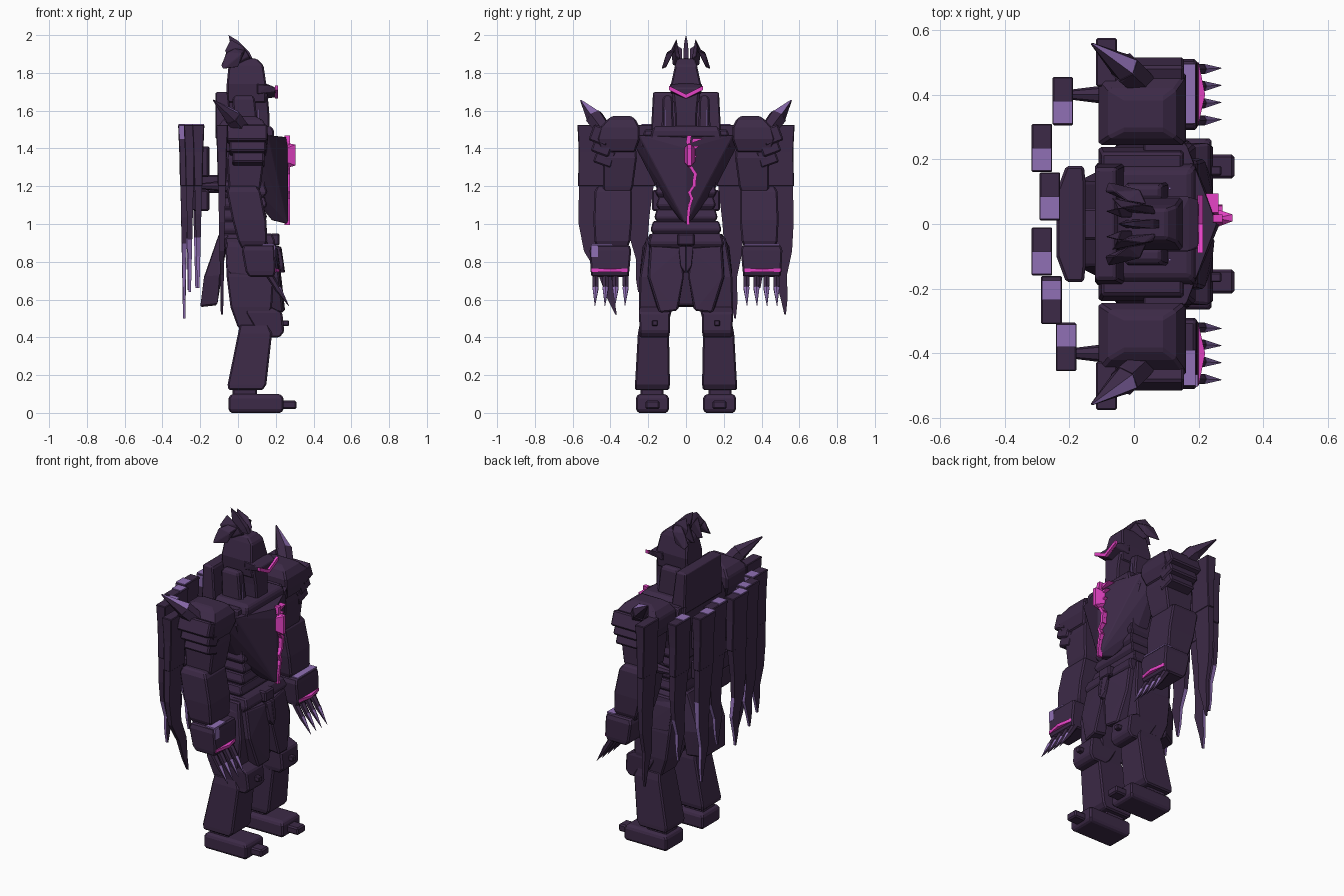
import bpy, bmesh, random
from mathutils import Vector, Matrix

if "Cube" in bpy.data.objects:
    bpy.data.objects.remove(bpy.data.objects["Cube"], do_unlink=True)
random.seed(4)


def material(name, rgb):
    mat = bpy.data.materials.new(name)
    mat.use_nodes = True
    mat.diffuse_color = (*rgb, 1)
    mat.node_tree.nodes["Principled BSDF"].inputs["Base Color"].default_value = (*rgb, 1)
    return mat


PALETTE = [material("dark plum", (.046, .023, .063)),
           material("lilac", (.28, .16, .46)),
           material("hot pink", (.78, .055, .56))]
DARK, LILAC, PINK = range(3)


def finish(name, bm, color=DARK, bevel=.008, mirror=True, rule=None):
    """Turn a bmesh into an object, with paint, bevelled edges and a mirrored twin."""
    bmesh.ops.recalc_face_normals(bm, faces=bm.faces)
    mesh = bpy.data.meshes.new(name)
    for mat in PALETTE:
        mesh.materials.append(mat)
    for face in bm.faces:
        face.material_index = rule(face.calc_center_median(), face.normal) if rule else color
    bm.to_mesh(mesh)
    bm.free()
    obj = bpy.data.objects.new(name, mesh)
    bpy.context.collection.objects.link(obj)
    if bevel:
        mod = obj.modifiers.new("Bevel", 'BEVEL')
        mod.width, mod.segments, mod.limit_method = bevel, 1, 'ANGLE'
    if mirror:
        obj.modifiers.new("Mirror", 'MIRROR').use_axis = (False, True, False)
    return obj


def loft(name, sections, **opts):
    """Stack rectangles given as (z, back, front, y_min, y_max)."""
    bm = bmesh.new()
    rings = [[bm.verts.new(p) for p in ((a, c, z), (b, c, z), (b, d, z), (a, d, z))]
             for z, a, b, c, d in sections]
    for low, high in zip(rings, rings[1:]):
        for i in range(4):
            j = (i + 1) % 4
            bm.faces.new((low[i], low[j], high[j], high[i]))
    bm.faces.new(rings[0])
    bm.faces.new(rings[-1])
    return finish(name, bm, **opts)


def central(name, sections, **opts):
    """Loft that is symmetric about the middle: (z, back, front, half_width)."""
    return loft(name, [(z, a, b, -w, w) for z, a, b, w in sections], mirror=False, **opts)


def box(name, x, y, z, tilt=0, **opts):
    """Box from three ranges, optionally tilted about the x axis."""
    bm = bmesh.new()
    mid = Vector([sum(r) / 2 for r in (x, y, z)])
    size = [r[1] - r[0] for r in (x, y, z)]
    bmesh.ops.create_cube(bm, size=1, matrix=Matrix.Translation(mid)
                          @ Matrix.Rotation(tilt, 4, 'X') @ Matrix.Diagonal((*size, 1)))
    return finish(name, bm, **opts)


def patch(name, x, y, z, **opts):
    """Thin painted plate."""
    return box(name, x, y, z, color=LILAC, bevel=0, **opts)


def hull(name, points, both=False, **opts):
    """Convex solid round the points; both adds their reflections."""
    bm = bmesh.new()
    for x, y, z in points:
        bm.verts.new((x, y, z))
        if both and y:
            bm.verts.new((x, -y, z))
    bmesh.ops.convex_hull(bm, input=bm.verts)
    bmesh.ops.dissolve_limit(bm, angle_limit=.02, verts=bm.verts, edges=bm.edges)
    return finish(name, bm, mirror=opts.pop("mirror", not both), **opts)


def plate(name, outline, back, front, **opts):
    """Extrude an outline in the y-z plane along x."""
    bm = bmesh.new()
    face = bm.faces.new([bm.verts.new((back, y, z)) for y, z in outline])
    new = bmesh.ops.extrude_face_region(bm, geom=[face])["geom"]
    bmesh.ops.translate(bm, vec=(front - back, 0, 0),
                        verts=[v for v in new if isinstance(v, bmesh.types.BMVert)])
    return finish(name, bm, color=PINK, bevel=0, **opts)


def spike(name, base, tip, radius, end=.002, sides=6, **opts):
    bm = bmesh.new()
    a, b = Vector(base), Vector(tip)
    turn = (b - a).to_track_quat('Z', 'Y').to_matrix().to_4x4()
    bmesh.ops.create_cone(bm, cap_ends=True, segments=sides, radius1=radius, radius2=end,
                          depth=(b - a).length, matrix=Matrix.Translation((a + b) / 2) @ turn)
    return finish(name, bm, bevel=0, **opts)


# Feet and legs
loft("foot", [(0, -.04, .23, .1, .255), (.02, -.05, .24, .09, .265),
              (.085, -.05, .24, .09, .265), (.1, -.03, .22, .11, .25)])
box("toe", (.2, .31), (.14, .215), (.02, .065))
box("ankle", (-.03, .1), (.12, .24), (.08, .15))
loft("shin", [(.12, -.05, .13, .09, .27), (.15, -.055, .15, .085, .27),
              (.42, 0, .18, .09, .255), (.47, .01, .16, .1, .245)])
loft("knee", [(.4, .13, .22, .09, .245), (.43, .1, .245, .085, .245),
              (.53, .04, .235, .085, .25), (.56, .04, .18, .09, .245)])
box("knee_stud", (.22, .27), (.15, .18), (.46, .49), bevel=.004)
loft("thigh", [(.45, 0, .14, .1, .24), (.56, -.04, .18, .07, .25),
               (.72, -.06, .19, .05, .245), (.93, -.07, .15, .03, .21)])

# Hip armour
hull("thigh_guard", [(.15, .01, .88), (.21, .02, .87), (.19, .19, .88), (.1, .2, .87),
                     (.23, .01, .72), (.22, .2, .72), (.12, .21, .72),
                     (.25, .045, .54), (.24, .14, .53), (.16, .15, .54), (.17, .04, .55)])
hull("loin_guard", [(.17, 0, .89), (.23, 0, .88), (.22, .04, .88), (.24, .03, .78),
                    (.25, 0, .74), (.19, .02, .74)], bevel=.004)
hull("hip_guard", [(-.06, .19, .95), (.14, .18, .95), (-.065, .23, .88), (.15, .22, .87),
                   (-.05, .245, .74), (.13, .245, .72), (.03, .2, .66)])
central("belt", [(.86, -.08, .17, .19), (.9, -.09, .2, .2), (.95, -.08, .18, .185)])
box("buckle", (.17, .22), (-.045, .045), (.885, .95), mirror=False)
hull("tail_plate", [(-.05, .14, .95), (-.1, .13, .95), (-.1, .17, .72), (-.18, .13, .72),
                    (-.11, .15, .57), (-.2, .1, .56)], both=True)

# Waist bands and torso
for i in range(4):
    z, w = .94 + i * .065, (.18, .16, .15, .155)[i]
    central("waist_band", [(z, -.08, .13, w - .01), (z + .03, -.09, .155, w + .008),
                           (z + .075, -.08, .14, w - .006)], bevel=.006)
central("torso", [(1.15, -.1, .14, .14), (1.25, -.1, .15, .165), (1.42, -.11, .16, .24),
                  (1.5, -.1, .15, .22)])
hull("chest_plate", [(.255, 0, 1.46), (.16, .25, 1.47), (.08, .29, 1.45), (.03, .26, 1.47),
                     (.03, .16, 1.2), (.1, .15, 1.18), (.16, .13, 1.19), (.18, .03, 1.02),
                     (.265, 0, 1), (.265, 0, 1.4)], both=True, bevel=.004)
central("collar", [(1.45, -.12, .19, .19), (1.5, -.12, .19, .18), (1.52, -.11, .17, .16)])
central("collar_back", [(1.44, -.1, -.02, .175), (1.5, -.12, -.03, .185),
                        (1.69, -.12, -.05, .175), (1.7, -.115, -.06, .17)])
loft("inner_guard", [(1.48, -.02, .11, .065, .13), (1.66, -.03, .09, .07, .125),
                     (1.68, -.02, .08, .08, .115)])
patch("guard_trim", (.107, .114), (.107, .114), (1.52, 1.61))
for low, high in ((1.07, 1.18), (1.25, 1.41)):
    hull("back_plate", [p for z in (low, high) for p in
                        ((-.155, .18, z), (-.21, .18, z), (-.24, .1, z), (-.15, .13, z))], both=True)
box("back_post", (-.2, -.08), (-.05, .05), (1.165, 1.26), mirror=False)

# Glowing crack and gem on the chest
path = [(.03 + random.uniform(-.024, .024), 1.465 - i * .033) for i in range(15)]
path[-1] = (.012, 1.0)
for (ya, za), (yb, zb) in zip(path, path[1:]):
    w = .008 + .012 * max(0, za - 1.15)
    plate("chest_crack", [(ya - w, za + .004), (ya + w, za + .004),
                          (yb + w, zb - .004), (yb - w, zb - .004)], .245, .274, mirror=False)
for z, reach in ((1.44, .095), (1.4, .075), (1.35, .06)):
    plate("crack_branch", [(.03, z - .012), (reach, z + .012), (.035, z + .014)],
          .22, .262, mirror=False)
hull("chest_gem", [(x, y, z) for x, y, low, high in
                   ((.25, -.012, 1.33, 1.4), (.25, .048, 1.33, 1.4), (.255, .018, 1.295, 1.43),
                    (.304, .008, 1.31, 1.42), (.304, .03, 1.31, 1.42)) for z in (low, high)],
     color=PINK, bevel=0, mirror=False)

# Head, visor and crown
central("neck", [(1.46, -.03, .17, .055), (1.6, -.05, .165, .06), (1.7, -.06, .155, .07)])
central("helmet", [(1.64, -.06, .15, .07), (1.74, -.06, .15, .08),
                   (1.84, -.05, .135, .058), (1.875, -.02, .1, .045)])
hull("face_plate", [(.1, .085, 1.74), (.17, .085, 1.735), (.2, .07, 1.72), (.1, .08, 1.69),
                    (.2, .075, 1.7), (.2, 0, 1.67), (.13, 0, 1.66), (.13, 0, 1.75),
                    (.2, 0, 1.72)], both=True, bevel=.004)
plate("visor_glow", [(0, 1.665), (.09, 1.71), (.09, 1.732), (0, 1.687)], .197, .213)
hull("crown_spike", [(.08, .012, 1.87), (.06, .014, 1.91), (-.02, .014, 1.85),
                     (-.05, 0, 2), (0, .008, 1.97)], both=True, bevel=0)
hull("crown_horn", [(.07, .03, 1.87), (.06, .055, 1.89), (0, .03, 1.83), (-.03, .07, 1.84),
                    (-.04, .05, 1.98), (-.07, .08, 1.92), (.03, .06, 1.94)], bevel=.003)
hull("crown_prong", [(.04, .06, 1.92), (-.02, .07, 1.93), (.02, .105, 1.9), (-.06, .1, 1.91),
                     (.0, .105, 1.83), (-.08, .13, 1.82), (-.09, .1, 1.84)], bevel=.003)
hull("crown_back", [(0, .02, 1.86), (0, .05, 1.87), (-.04, .02, 1.93), (-.05, .05, 1.95),
                    (-.09, .04, 1.83), (-.03, .03, 1.82)], bevel=.003)

# Shoulders
loft("shoulder_pad", [(1.38, -.08, .14, .27, .45), (1.45, -.11, .16, .245, .47),
                      (1.51, -.11, .155, .245, .455), (1.55, -.08, .13, .265, .42),
                      (1.572, -.03, .09, .29, .39)])
for i in range(3):
    y, z = .46 - i * .012, 1.47 - i * .058
    box("shoulder_lamella", (-.06 + i * .015, .155 - i * .008), (y - .055, y + .045),
        (z - .045, z + .045), tilt=.35)
spike("shoulder_spike_root", (.03, .43, 1.49), (-.03, .485, 1.565), .045, .05)
spike("shoulder_spike", (-.025, .48, 1.56), (-.13, .557, 1.655), .048, .004,
      rule=lambda c, n: LILAC if n.x > .45 else DARK)

# Arms and hands
loft("upper_arm", [(1.12, -.04, .1, .31, .43), (1.2, -.05, .12, .28, .44),
                   (1.35, -.06, .14, .26, .44), (1.46, -.05, .12, .27, .42)])
loft("forearm", [(.87, .02, .14, .31, .47), (.91, .0, .155, .295, .485),
                 (1.02, -.03, .15, .285, .49), (1.17, -.06, .12, .285, .485),
                 (1.2, -.05, .1, .3, .47)])
loft("hand", [(.72, .06, .19, .305, .5), (.75, .04, .2, .3, .505),
              (.86, .02, .195, .29, .51), (.89, .03, .19, .3, .5)])
patch("left_hand_patch", (.14, .19), (.31, .495), (.887, .895), mirror=False)
patch("right_hand_patch", (.13, .19), (-.5, -.39), (.887, .895), mirror=False)
patch("right_hand_drip", (.19, .198), (-.503, -.465), (.825, .89), mirror=False)
hull("knuckle_glow", [(.17, .31, .745), (.2, .31, .765), (.2, .5, .765), (.17, .5, .745),
                      (.22, .4, .762), (.218, .4, .745), (.2, .31, .745), (.2, .5, .745)],
     color=PINK, bevel=0)
for i in range(4):
    y = .32 + i * .053
    spike("finger", (.16, y, .74), (.215, y, .65), .02, .016)
    spike("claw", (.21, y, .66), (.27, y + .003, .565), .018, .001,
          rule=lambda c, n: LILAC if n.x > .3 else DARK)

# Hanging wing blades: (x, y, tip y, tip z, lilac offset on the top)
BLADES = [(-.085, .5, .525, .52, 0), (-.22, .38, .39, .66, -.07), (-.285, .235, .26, .5, -.07),
          (-.26, .085, .07, .65, -.07), (-.285, -.085, -.07, .6, -.07),
          (-.255, -.235, -.25, .64, .06), (-.21, -.38, -.39, .66, .07), (-.085, -.5, -.37, .52, 0)]
WAVE = [(.0, .004, 0), (.12, .018, 0), (.3, .035, -.012), (.48, .046, .012),
        (.7, .056, .014), (1, .066, 0)]
for x, y, tip_y, tip_z, cap in BLADES:
    rows = []
    for t, w, sway in WAVE:
        c = tip_y + (y - tip_y) * min(1, t * 1.8) + (sway if y > 0 else -sway)
        d = .006 + .014 * t
        rows.append((tip_z + (1.22 - tip_z) * t, x - d, x + d, c - w, c + w))
    loft("blade_lower", rows, mirror=False, bevel=0,
         rule=lambda c, n: LILAC if cap and abs(n.y) > .7 and c.z < .95 else DARK)
    loft("blade_upper", [(h, x - d, x + d, y - w, y + w) for h, d, w in
                         ((1.2, .022, .072), (1.38, .026, .068), (1.45, .029, .071),
                          (1.525, .032, .075))], mirror=False, bevel=.004,
         rule=lambda c, n: LILAC if n.y * cap > .03 and c.z > 1.45 else DARK)
    if cap:
        patch("blade_cap", (x - .03, x + .03), sorted((y, y + cap)), (1.522, 1.53), mirror=False)
spike("wing_mount", (-.04, .4, 1.2), (-.2, .4, 1.2), .035, .015, 8)
